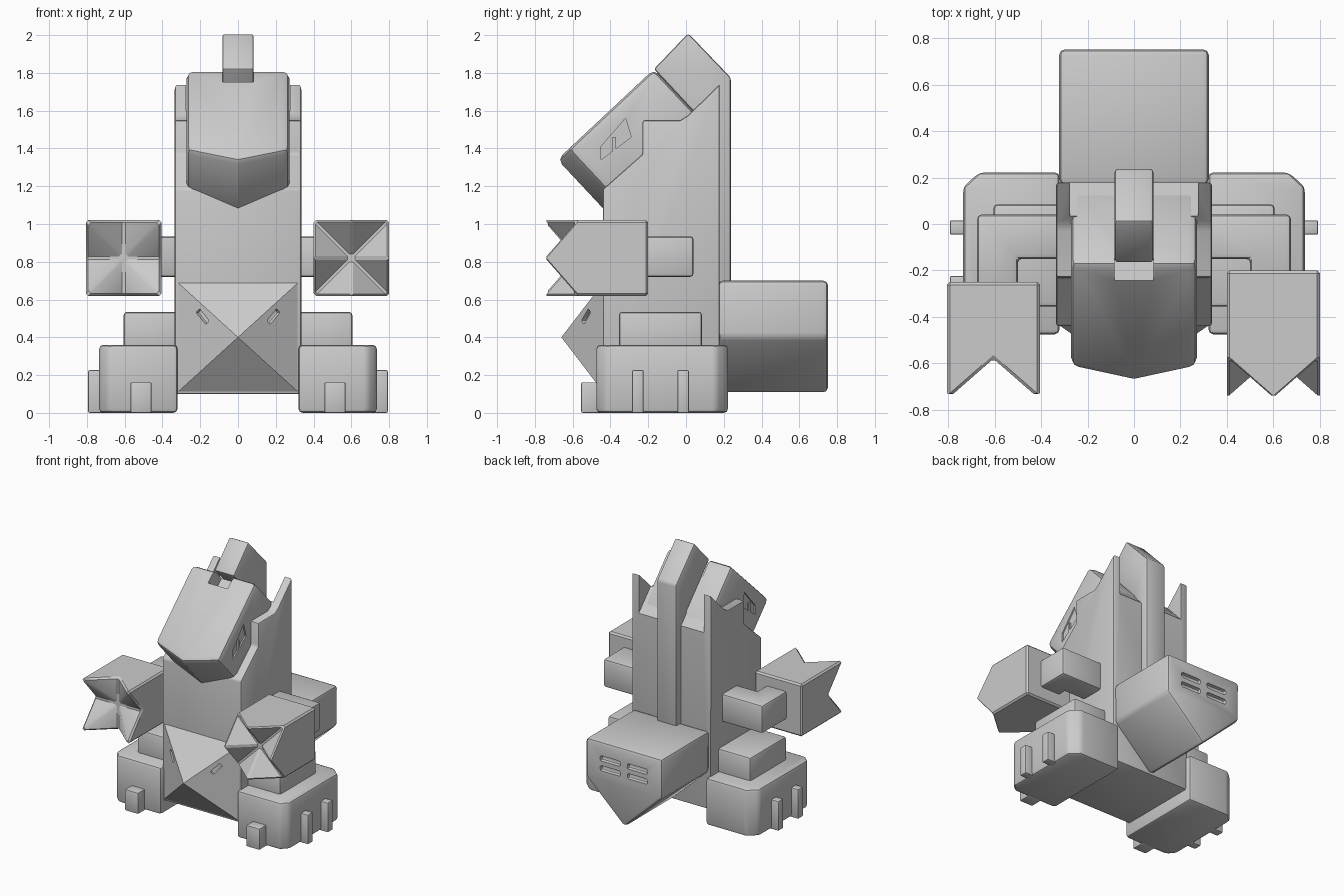
import bpy, bmesh, math
from mathutils import Vector

if "Cube" in bpy.data.objects:
    bpy.data.objects.remove(bpy.data.objects["Cube"])

grey = bpy.data.materials.new("plain grey")
grey.diffuse_color = (0.6, 0.6, 0.6, 1)
grey.use_nodes = True
grey.node_tree.nodes["Principled BSDF"].inputs["Base Color"].default_value = grey.diffuse_color


def make(name, bm, bevel=0.02, seg=2):
    """Turn a bmesh into an object with bevelled edges."""
    bmesh.ops.recalc_face_normals(bm, faces=bm.faces[:])
    me = bpy.data.meshes.new(name)
    bm.to_mesh(me)
    bm.free()
    ob = bpy.data.objects.new(name, me)
    bpy.context.collection.objects.link(ob)
    me.materials.append(grey)
    if bevel:
        m = ob.modifiers.new("bevel", 'BEVEL')
        m.width, m.segments = bevel, seg
        m.limit_method, m.angle_limit = 'ANGLE', math.radians(36)
        apply_all(ob)
    return ob


def apply_all(ob):
    bpy.ops.object.select_all(action='DESELECT')
    bpy.context.view_layer.objects.active = ob
    ob.select_set(True)
    for m in list(ob.modifiers):
        bpy.ops.object.modifier_apply(modifier=m.name)


def prism(name, pts, a, b, place, bevel=0.02, seg=2):
    """Extrude a 2D outline from a to b; place(p, q, depth) gives the 3D point."""
    bm = bmesh.new()
    lo = [bm.verts.new(place(p, q, a)) for p, q in pts]
    hi = [bm.verts.new(place(p, q, b)) for p, q in pts]
    n = len(pts)
    bm.faces.new(lo)
    bm.faces.new(hi[::-1])
    for i in range(n):
        j = (i + 1) % n
        bm.faces.new((lo[i], hi[i], hi[j], lo[j]))
    return make(name, bm, bevel, seg)


def box(name, x, y, z, bevel=0.02, seg=2):
    pts = [(x[0], y[0]), (x[1], y[0]), (x[1], y[1]), (x[0], y[1])]
    return prism(name, pts, z[0], z[1], lambda p, q, d: (p, q, d), bevel, seg)


def cut(ob, cutter):
    m = ob.modifiers.new("cut", 'BOOLEAN')
    m.operation, m.object, m.solver = 'DIFFERENCE', cutter, 'EXACT'
    apply_all(ob)
    bpy.data.objects.remove(cutter)


def side(p, q, d):      # outline in y, z; depth along x
    return (d, p, q)


def back(p, q, d):      # outline in x, z; depth along y
    return (p, d, q)


def head_space(p, q, d):  # p = x, q = distance down the sloping head, d = height off it
    return (p, -0.17 - 0.73 * q - 0.684 * d, 1.82 - 0.684 * q + 0.73 * d)


# body with raised side fins, hollowed between the fins
body = prism("body", [(-0.44, 0.1), (0.178, 0.1), (0.178, 1.74), (0.01, 1.575), (-0.03, 1.55),
                      (-0.23, 1.55), (-0.23, 1.37), (-0.44, 1.185)], -0.335, 0.335, side, 0.012)
cut(body, prism("body_cutter", [(0.3, 1.314), (-0.14, 1.783), (0.3, 2.0)], -0.275, 0.275, side, 0))

# sloping head with a pointed snout, notch and engraved eyes
head = prism("head", [(-0.272, 0), (0.272, 0), (0.272, 0.62), (0, 0.7), (-0.272, 0.62)],
             -0.46, 0, head_space, 0.035, 2)
cut(head, prism("notch_cutter", [(-0.083, -0.05), (0.083, -0.05), (0.083, 0.1), (-0.083, 0.1)],
                -0.13, 0.1, head_space, 0))
for s in (-1, 1):
    cut(head, prism("eye_cutter", [(-0.45, 1.34), (-0.45, 1.41), (-0.32, 1.56), (-0.29, 1.46)],
                    s * 0.262, s * 0.32, side, 0))
    prism("pupil", [(-0.39, 1.385), (-0.37, 1.40), (-0.37, 1.46), (-0.39, 1.46)],
          s * 0.255, s * 0.272, side, 0)

# crest running from the head down the back
prism("crest", [(-0.17, 1.82), (0.012, 2.01), (0.237, 1.775), (0.237, 0.6), (0.1, 0.6), (0.1, 1.53)],
      -0.083, 0.083, side, 0.014)

# pyramid belly with two slanted slots
bm = bmesh.new()
base = [bm.verts.new(c) for c in [(-0.33, -0.43, 0.1), (0.33, -0.43, 0.1),
                                  (0.33, -0.43, 0.7), (-0.33, -0.43, 0.7)]]
tip = bm.verts.new((0, -0.66, 0.4))
bm.faces.new(base)
for i in range(4):
    bm.faces.new((base[i], base[(i + 1) % 4], tip))
belly = make("belly", bm, 0)
for s in (-1, 1):
    slot = box("slot_cutter", (-0.045, 0.045), (-0.025, 0.025), (-0.015, 0.015), 0.007)
    slot.location = (s * 0.188, -0.53, 0.51)
    slot.rotation_euler = (0, -s * math.radians(45), s * math.radians(33))
    bpy.context.view_layer.update()
    cut(belly, slot)

# tail block with a keel and four slots in its end
tail = prism("tail", [(-0.322, 0.7), (0.322, 0.7), (0.322, 0.4), (0, 0.1), (-0.322, 0.4)],
             0.17, 0.752, back, 0.025)
for s in (-1, 1):
    for z in (0.5, 0.575):
        xs = sorted((s * 0.03, s * 0.2))
        cut(tail, box("slot_cutter", xs, (0.725, 0.8), (z - 0.02, z + 0.02), 0.012))


def hand(name, cx, y_back, corner_y, mid_y):
    """Square block whose front edge zigzags between corners and edge middles."""
    bm = bmesh.new()
    r, cz = 0.2, 0.82
    ring = [(-1, -1), (0, -1), (1, -1), (1, 0), (1, 1), (0, 1), (-1, 1), (-1, 0)]
    front = [bm.verts.new((cx + r * a, mid_y if a * b == 0 else corner_y, cz + r * b))
             for a, b in ring]
    rear = [bm.verts.new((cx + r * a, y_back, cz + r * b)) for a, b in ring[::2]]
    centre = bm.verts.new((cx, -0.58, cz))
    bm.faces.new(rear)
    for i in range(8):
        bm.faces.new((front[i], front[(i + 1) % 8], centre))
    for k in range(4):
        i, j = 2 * k, (2 * k + 2) % 8
        bm.faces.new((rear[k], front[i], front[i + 1], front[j], rear[(k + 1) % 4]))
    return make(name, bm, 0.012, 1)


hand("right_hand", 0.6, -0.2, -0.58, -0.755)
hand("left_hand", -0.605, -0.25, -0.755, -0.58)


def x_span(s, a, b):
    return sorted((s * a, s * b))


for s, label in ((-1, "left"), (1, "right")):
    # bent arm reaching into the hand
    arm = [(s * 0.3, 0.04), (s * 0.675, 0.04), (s * 0.675, -0.3), (s * 0.5, -0.3),
           (s * 0.5, -0.15), (s * 0.3, -0.15)]
    prism(label + "_arm", arm, 0.72, 0.935, lambda p, q, d: (p, q, d), 0.018)
    # leg, foot and toes
    box(label + "_leg", x_span(s, 0.3, 0.605), (-0.355, 0.085), (0.3, 0.535), 0.018)
    foot = [(s * 0.32, 0.222), (s * 0.665, 0.222), (s * 0.735, 0.16), (s * 0.735, -0.42),
            (s * 0.685, -0.475), (s * 0.32, -0.475)]
    prism(label + "_foot", foot, 0, 0.36, lambda p, q, d: (p, q, d), 0.022)
    box(label + "_front_toe", x_span(s, 0.457, 0.57), (-0.555, -0.45), (0, 0.162), 0.008)
    for y in (-0.255, -0.015):
        box(label + "_side_toe", x_span(s, 0.7, 0.793), (y - 0.031, y + 0.031), (0, 0.226), 0.008)

# smooth the bevels, keep the edges crisp
bpy.ops.object.select_all(action='SELECT')
bpy.context.view_layer.objects.active = body
bpy.ops.object.shade_smooth_by_angle(angle=math.radians(30))
